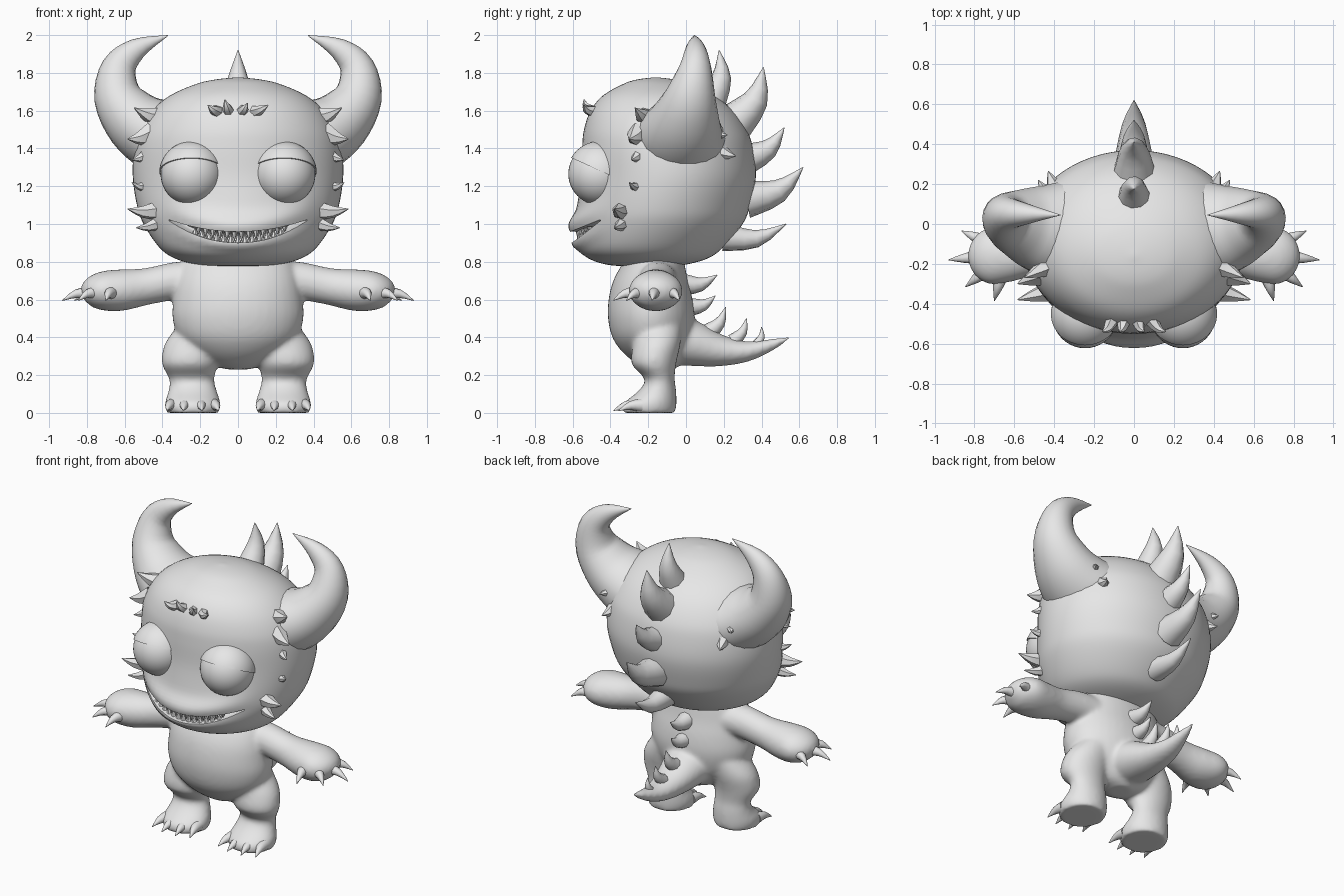
import bpy, bmesh, math
from mathutils import Vector

cube = bpy.data.objects.get("Cube")
if cube:
    bpy.data.objects.remove(cube, do_unlink=True)

grey = bpy.data.materials.new("plain grey")
grey.use_nodes = True
colour = (0.8, 0.8, 0.8, 1)
grey.diffuse_color = colour
grey.node_tree.nodes["Principled BSDF"].inputs["Base Color"].default_value = colour
X, Y, Z = Vector((1, 0, 0)), Vector((0, 1, 0)), Vector((0, 0, 1))
parts = []


def smooth(rows, steps):
    """Catmull-Rom interpolation of rows of numbers."""
    out = []
    for i in range(len(rows) - 1):
        a, b, c, d = (rows[max(0, min(len(rows) - 1, i + k))] for k in (-1, 0, 1, 2))
        for s in range(steps):
            t = s / steps
            out.append([0.5 * (2 * q + (r - p) * t + (2 * p - 5 * q + 4 * r - w) * t * t
                        + (3 * q - p - 3 * r + w) * t ** 3) for p, q, r, w in zip(a, b, c, d)])
    return out + [list(rows[-1])]


def tube(bm, rows, ref, axis=None, sides=16, steps=4):
    """Loft ellipses; each row is x, y, z, radius along ref, other radius."""
    rows = smooth(rows, steps)
    pos = [Vector(r[:3]) for r in rows]
    rings = []
    for i, r in enumerate(rows):
        t = axis or (pos[min(i + 1, len(pos) - 1)] - pos[max(i - 1, 0)]).normalized()
        u = (ref - t * ref.dot(t)).normalized()
        v = t.cross(u)
        ra, rb = max(r[3], 0.002), max(r[4], 0.002)
        angles = [math.tau * k / sides for k in range(sides)]
        rings.append([bm.verts.new(pos[i] + u * ra * math.cos(a) + v * rb * math.sin(a)) for a in angles])
    for lo, hi in zip(rings, rings[1:]):
        for k in range(sides):
            n = (k + 1) % sides
            bm.faces.new((lo[k], lo[n], hi[n], hi[k]))
    bm.faces.new(rings[0][::-1])
    bm.faces.new(rings[-1])


def spike(bm, base, tip, r, bend=(0, 0, 0), sides=8):
    """Curved cone from base to tip."""
    base, tip = Vector(base), Vector(tip)
    mid = base.lerp(tip, 0.5) + Vector(bend)
    rows = [(*base, r, r), (*mid, r * 0.62, r * 0.62), (*tip, 0.002, 0.002)]
    tube(bm, rows, (tip - base).orthogonal(), sides=sides, steps=3)


def finish(bm, name, mirror=False):
    bmesh.ops.recalc_face_normals(bm, faces=bm.faces)
    mesh = bpy.data.meshes.new(name)
    bm.to_mesh(mesh)
    bm.free()
    mesh.materials.append(grey)
    ob = bpy.data.objects.new(name, mesh)
    bpy.context.collection.objects.link(ob)
    if mirror:
        ob.modifiers.new("Mirror", "MIRROR").use_mirror_merge = False
    parts.append(ob)
    return ob


def stack(data):
    """Rows of height, front, back, half width to ellipse rows."""
    return [(0, (f + b) / 2, z, w, (b - f) / 2) for z, f, b, w in data]


# Head profile
head_rows = stack([
    (0.775, -0.3, -0.1, 0.1), (0.785, -0.42, 0, 0.22), (0.82, -0.52, 0.12, 0.34),
    (0.88, -0.575, 0.2, 0.42), (1.0, -0.585, 0.3, 0.5), (1.1, -0.575, 0.34, 0.535),
    (1.25, -0.555, 0.37, 0.557), (1.4, -0.55, 0.355, 0.55), (1.5, -0.54, 0.32, 0.52),
    (1.6, -0.505, 0.25, 0.455), (1.68, -0.44, 0.15, 0.36), (1.74, -0.335, 0.03, 0.225),
    (1.765, -0.26, -0.06, 0.12), (1.776, -0.17, -0.15, 0.01)])
dense = smooth(head_rows, 10)


def front(x, z):
    """Depth of the face at x, z."""
    r = min(dense, key=lambda q: abs(q[2] - z))
    return r[1] - r[4] * math.sqrt(max(0, 1 - (x / r[3]) ** 2))


def mouth_z(x):
    return 0.93 + 0.09 * (x / 0.37) ** 2


# Head with raised lips
bm = bmesh.new()
tube(bm, head_rows, X, Z, sides=64, steps=5)
for v in bm.verts:
    fade = 1 - (v.co.x / 0.42) ** 2
    if v.co.y < -0.3 and fade > 0:
        off = v.co.z - mouth_z(v.co.x)
        v.co.y -= fade * (0.038 * math.exp(-((off - 0.06) / 0.06) ** 2)
                          + 0.025 * math.exp(-((off + 0.04) / 0.03) ** 2))
head = finish(bm, "head")

# Mouth cut
bm = bmesh.new()
path = []
for i in range(-8, 9):
    x = 0.37 * i / 8
    z = mouth_z(x)
    path.append((x, front(x, z) - 0.015, z, 0.027 * (1 - (i / 8) ** 2) + 0.003, 0.075))
tube(bm, path, Z, steps=2)
cutter = finish(bm, "mouth_cutter")
cutter.hide_render = True
cut = head.modifiers.new("Mouth", "BOOLEAN")
cut.object, cut.operation, cut.solver = cutter, "DIFFERENCE", "EXACT"
bpy.context.view_layer.objects.active = head
bpy.ops.object.modifier_apply(modifier="Mouth")
parts.remove(cutter)
bpy.data.objects.remove(cutter, do_unlink=True)

# Teeth in two rows
bm = bmesh.new()
for i in range(-6, 7):
    for shift, way in ((0, 1), (0.019, -1)):
        x = i * 0.038 + shift
        z, y = mouth_z(x), front(x, mouth_z(x)) + 0.015
        h = 0.03 * (1 - (x / 0.37) ** 2)
        spike(bm, (x, y, z - way * h), (x, y, z + way * h * 0.6), 0.016, sides=6)
finish(bm, "teeth")

# Eyes and drooping upper lids
for name, radius in (("eyes", 0.165), ("eyelids", 0.173)):
    bm = bmesh.new()
    bmesh.ops.create_uvsphere(bm, u_segments=40, v_segments=24, radius=radius)
    if name == "eyelids":
        bmesh.ops.bisect_plane(bm, geom=bm.verts[:] + bm.edges[:] + bm.faces[:], clear_inner=True,
                               plane_co=(0, -0.16, 0.09), plane_no=(0, 0.45, 1))
        edge = [e for e in bm.edges if e.is_boundary]
        bmesh.ops.holes_fill(bm, edges=edge)
    bmesh.ops.translate(bm, verts=bm.verts, vec=(0.245, -0.458, 1.265))
    finish(bm, name, True)

# Horns
bm = bmesh.new()
tube(bm, [(0.32, -0.035, 1.43, 0.25, 0.2), (0.43, -0.03, 1.47, 0.235, 0.195),
          (0.55, -0.005, 1.55, 0.19, 0.165), (0.637, 0.025, 1.68, 0.135, 0.127),
          (0.628, 0.05, 1.83, 0.085, 0.092), (0.53, 0.05, 1.93, 0.05, 0.055),
          (0.37, 0.045, 1.998, 0.002, 0.002)], Y, sides=20)
finish(bm, "horns", True)

# Spine spikes from crown to tail: base y, z, tip y, z, radius
bm = bmesh.new()
for y, z, ty, tz, r in [
        (0.13, 1.65, 0.175, 1.92, 0.085), (0.25, 1.53, 0.41, 1.83, 0.11),
        (0.31, 1.34, 0.52, 1.51, 0.085), (0.32, 1.13, 0.62, 1.3, 0.1),
        (0.2, 0.93, 0.53, 1.0, 0.075), (-0.02, 0.68, 0.165, 0.73, 0.06),
        (0.02, 0.56, 0.155, 0.62, 0.05), (0.11, 0.42, 0.21, 0.56, 0.05),
        (0.25, 0.38, 0.32, 0.5, 0.04), (0.375, 0.36, 0.4, 0.455, 0.028)]:
    bow = Vector((0, tz - z, y - ty)) * 0.13
    spike(bm, (0, y, z), (0, ty, tz), r, bow, 10)
finish(bm, "spine_spikes")

# Fur tufts on cheeks and round the horns
bm = bmesh.new()
for base, tip, r in [
        ((0.43, -0.34, 1.07), (0.585, -0.38, 1.08), 0.05), ((0.41, -0.33, 1.01), (0.54, -0.38, 0.98), 0.04),
        ((0.49, -0.26, 1.2), (0.562, -0.3, 1.22), 0.03), ((0.46, -0.25, 1.48), (0.585, -0.3, 1.45), 0.06),
        ((0.41, -0.2, 1.56), (0.55, -0.27, 1.615), 0.06), ((0.47, -0.24, 1.38), (0.56, -0.29, 1.34), 0.04),
        ((0.39, 0.16, 1.4), (0.43, 0.265, 1.36), 0.05), ((0.42, 0.12, 1.5), (0.48, 0.22, 1.47), 0.05)]:
    spike(bm, base, tip, r, (0, 0, -0.01), 6)
finish(bm, "side_tufts", True)

bm = bmesh.new()
for x, lean, tall in ((-0.11, -0.05, 0.05), (-0.05, -0.02, 0.08), (0.02, 0.03, 0.06), (0.09, 0.07, 0.05)):
    spike(bm, (x, -0.485, 1.595), (x + lean, -0.54, 1.58 + tall), 0.034, (0, -0.015, -0.005), 6)
finish(bm, "forehead_tuft")

# Torso, tail, arms and legs blended into one skin
bm = bmesh.new()
tube(bm, stack([
    (0.23, -0.2, -0.06, 0.06), (0.26, -0.26, -0.03, 0.15), (0.32, -0.335, 0, 0.24),
    (0.4, -0.39, 0.03, 0.315), (0.5, -0.413, 0.045, 0.347), (0.6, -0.41, 0.035, 0.342),
    (0.7, -0.385, 0.01, 0.325), (0.8, -0.33, -0.01, 0.29), (0.86, -0.28, -0.03, 0.22)]), X, Z, sides=40)
tube(bm, [(0, -0.1, 0.4, 0.17, 0.14), (0, 0.04, 0.365, 0.14, 0.12), (0, 0.18, 0.33, 0.105, 0.085),
          (0, 0.32, 0.325, 0.075, 0.055), (0, 0.45, 0.36, 0.04, 0.032), (0, 0.55, 0.4, 0.008, 0.008)], X, sides=24)
for s in (1, -1):
    arm = [(0.2, -0.15, 0.7, 0.11, 0.1), (0.32, -0.15, 0.7, 0.1, 0.1), (0.48, -0.155, 0.67, 0.1, 0.097),
           (0.62, -0.16, 0.65, 0.13, 0.11), (0.72, -0.16, 0.645, 0.142, 0.103),
           (0.79, -0.16, 0.635, 0.105, 0.075), (0.825, -0.16, 0.625, 0.04, 0.03)]
    leg = [(0.2, -0.14, 0.45, 0.13, 0.12), (0.24, -0.155, 0.36, 0.15, 0.125), (0.255, -0.17, 0.26, 0.148, 0.118),
           (0.245, -0.14, 0.18, 0.12, 0.08), (0.24, -0.15, 0.12, 0.127, 0.098),
           (0.24, -0.19, 0.05, 0.148, 0.14), (0.24, -0.195, 0, 0.138, 0.14)]
    tube(bm, [(s * r[0], *r[1:]) for r in arm], Y, sides=28)
    tube(bm, [(s * r[0], *r[1:]) for r in leg], X, Z, sides=28)
body = finish(bm, "body")
skin = body.modifiers.new("Skin", "REMESH")
skin.mode, skin.voxel_size, skin.use_smooth_shade = "VOXEL", 0.013, True
soft = body.modifiers.new("Soften", "SMOOTH")
soft.factor, soft.iterations = 0.5, 10

# Finger and toe claws
bm = bmesh.new()
for base, tip in [((0.755, -0.085, 0.635), (0.865, -0.035, 0.595)), ((0.785, -0.165, 0.635), (0.93, -0.18, 0.595)),
                  ((0.75, -0.24, 0.635), (0.845, -0.315, 0.595)), ((0.67, -0.27, 0.635), (0.7, -0.385, 0.595))]:
    spike(bm, base, tip, 0.036, (0, 0, 0.015), 10)
finish(bm, "finger_claws", True)

bm = bmesh.new()
for x in (0.13, 0.2, 0.28, 0.35):
    out = x - 0.24
    spike(bm, (x, -0.27 + abs(out) * 0.3, 0.04), (x + out * 0.25, -0.4 + abs(out) * 0.4, 0.012),
          0.037, (0, 0, 0.012), 10)
finish(bm, "toe_claws", True)

# Smooth shading with sharp creases
bpy.ops.object.select_all(action="DESELECT")
for ob in parts:
    ob.select_set(True)
bpy.context.view_layer.objects.active = head
bpy.ops.object.shade_smooth_by_angle(angle=math.radians(50))
